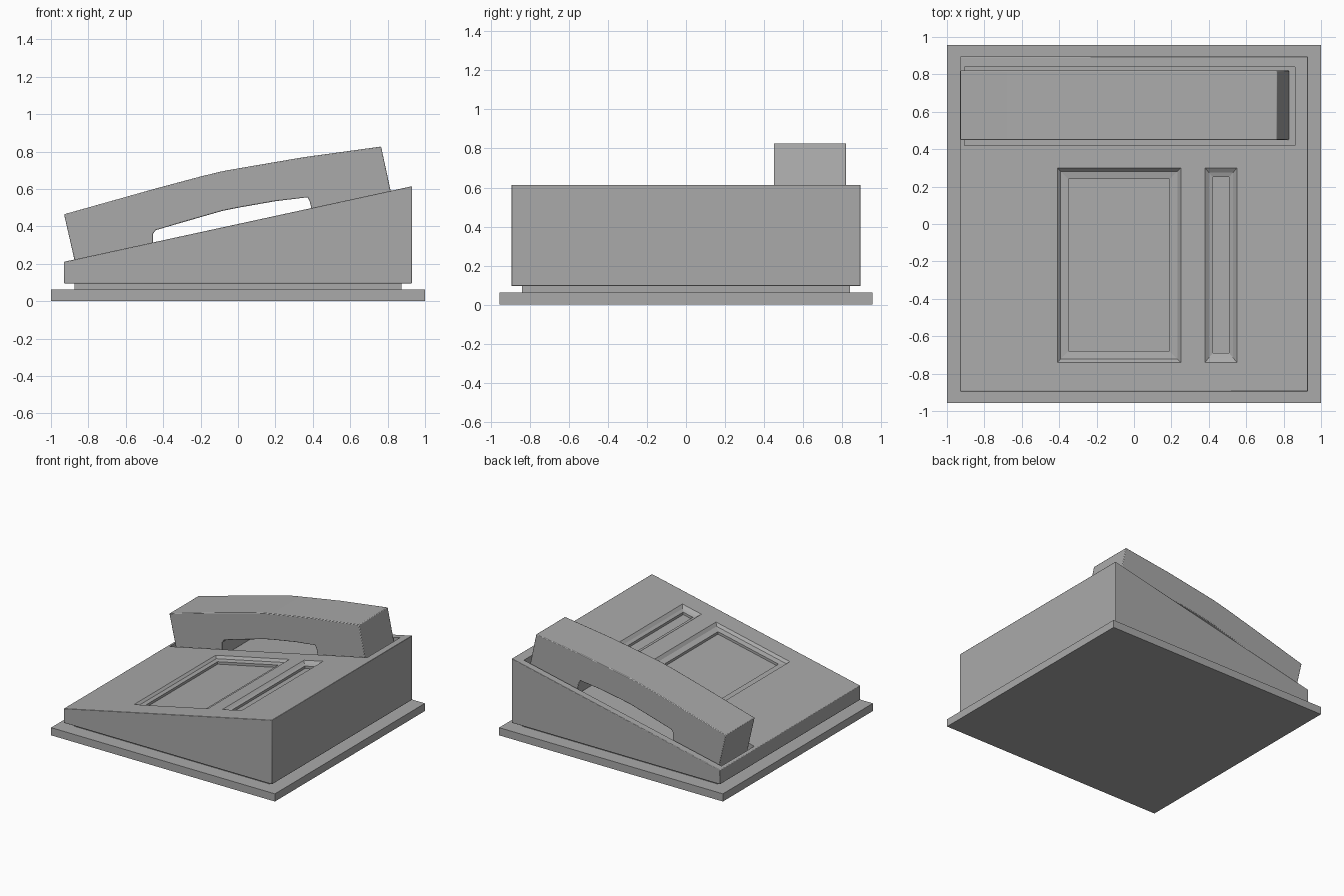
import bpy, bmesh, math

cube = bpy.data.objects.get("Cube")
if cube:
    bpy.data.objects.remove(cube, do_unlink=True)

grey = bpy.data.materials.new("plain grey")
grey.use_nodes = True
colour = (0.4, 0.4, 0.4, 1)
grey.diffuse_color = colour
grey.node_tree.nodes["Principled BSDF"].inputs["Base Color"].default_value = colour


def deck(x):
    """Height of the sloping top at x."""
    return 0.413 + 0.217 * x


def make(name, bm):
    bmesh.ops.recalc_face_normals(bm, faces=bm.faces)
    mesh = bpy.data.meshes.new(name)
    bm.to_mesh(mesh)
    bm.free()
    mesh.materials.append(grey)
    obj = bpy.data.objects.new(name, mesh)
    bpy.context.collection.objects.link(obj)
    return obj


def loft(name, rings):
    """Join equal rings of points and cap both ends."""
    bm = bmesh.new()
    loops = [[bm.verts.new(p) for p in ring] for ring in rings]
    for a, b in zip(loops, loops[1:]):
        for i in range(len(a)):
            j = (i + 1) % len(a)
            bm.faces.new((a[i], a[j], b[j], b[i]))
    bm.faces.new(loops[0])
    bm.faces.new(loops[-1])
    return make(name, bm)


def extrude(name, profile, y0, y1):
    return loft(name, [[(x, y, z) for x, z in profile] for y in (y0, y1)])


def slab(name, x, y, z0, z1):
    return extrude(name, [(-x, z0), (x, z0), (x, z1), (-x, z1)], -y, y)


def soften(obj, width):
    mod = obj.modifiers.new("edge", "BEVEL")
    mod.width = width
    mod.segments = 2
    mod.limit_method = "ANGLE"
    mod.angle_limit = math.radians(40)


def pocket(name, x0, x1, y0, y1, steps):
    """Cut a stepped pocket into the body; steps are (x inset, y inset, depth)."""
    rings = []
    for ix, iy, d in steps:
        corners = [(x0 + ix, y0 + iy), (x1 - ix, y0 + iy),
                   (x1 - ix, y1 - iy), (x0 + ix, y1 - iy)]
        rings.append([(x, y, deck(x) - d) for x, y in corners])
    cutter = loft(name, rings)
    cutter.hide_render = True
    cutter.hide_viewport = True
    cutter.display_type = "WIRE"
    mod = body.modifiers.new(name, "BOOLEAN")
    mod.object = cutter
    mod.solver = "EXACT"


# Base plate and the narrow plinth under the body
slab("base_plate", 1.0, 0.957, 0, 0.062)
slab("plinth", 0.875, 0.84, 0.05, 0.11)

# Wedge body with cradle and two framed pockets
body = extrude("wedge_body", [(-0.93, 0.095), (0.93, 0.095),
                              (0.93, deck(0.93)), (-0.93, deck(-0.93))], -0.895, 0.895)
soften(body, 0.004)
pocket("cradle_cutter", -0.905, 0.86, 0.42, 0.84, [(0, 0, -0.1), (0, 0, 0.07)])
pocket("wide_pocket_cutter", -0.41, 0.25, -0.74, 0.30,
       [(0, 0, -0.1), (0, 0, 0), (0.018, 0.018, 0.02), (0.06, 0.06, 0.026), (0.06, 0.06, 0.046)])
pocket("narrow_pocket_cutter", 0.38, 0.55, -0.74, 0.30,
       [(0, 0, -0.1), (0, 0, 0), (0.02, 0.025, 0.018), (0.042, 0.05, 0.026), (0.042, 0.05, 0.046)])

# Curved handset resting in the cradle, bridging over a grip opening
top = [(-0.93, 0.465), (-0.45, 0.60), (-0.2, 0.667), (-0.08, 0.696), (0.04, 0.717),
       (0.35, 0.77), (0.765, 0.827)]
right_leg = [(0.83, 0.525), (0.405, 0.432)]
grip = [(0.385, 0.53), (0.373, 0.556), (0.2, 0.535), (0, 0.50), (-0.08, 0.484),
        (-0.3, 0.421), (-0.44, 0.38), (-0.455, 0.36)]
left_leg = [(-0.455, 0.245), (-0.86, 0.158)]
handset = extrude("handset", top + right_leg + grip + left_leg, 0.45, 0.82)
soften(handset, 0.005)

# Smooth shading with sharp corners kept
for obj in (body, handset):
    bpy.ops.object.select_all(action="DESELECT")
    obj.select_set(True)
    bpy.context.view_layer.objects.active = obj
    bpy.ops.object.shade_smooth_by_angle(angle=math.radians(30))
